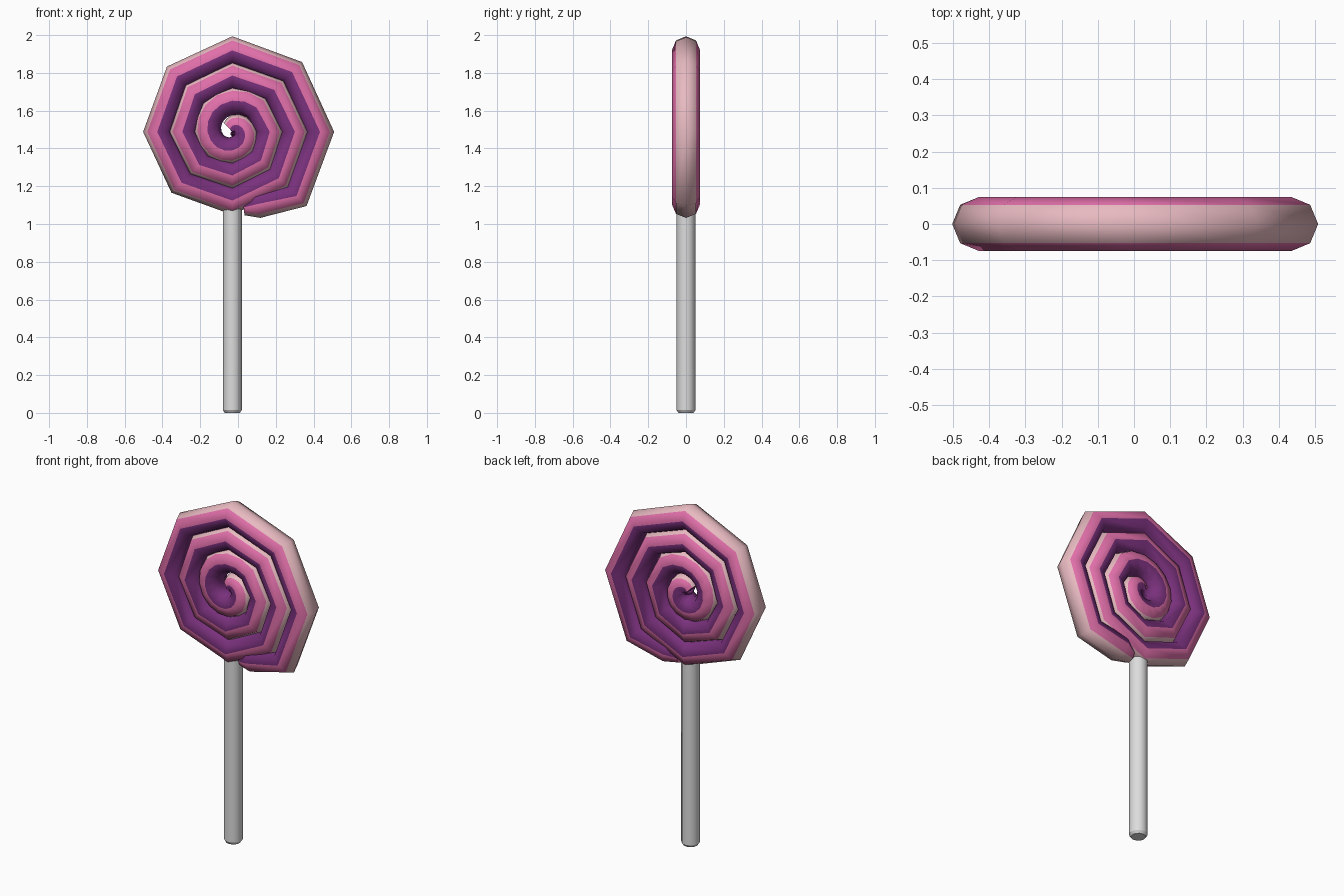
import bpy, bmesh, math

if "Cube" in bpy.data.objects:
    bpy.data.objects.remove(bpy.data.objects["Cube"])

CX, CZ, TUBE, PITCH = -0.03, 1.488, 0.075, 0.133


def material(name, rgb):
    m = bpy.data.materials.new(name)
    m.diffuse_color = (*rgb, 1)
    m.use_nodes = True
    m.node_tree.nodes["Principled BSDF"].inputs["Base Color"].default_value = m.diffuse_color
    return m


pale = material("pale pink", (0.80, 0.49, 0.53))
pink = material("candy pink", (0.75, 0.16, 0.40))
purple = material("deep purple", (0.19, 0.03, 0.20))
white = material("stick white", (0.72, 0.72, 0.72))


def finish(bm, name, mats, angle):
    bmesh.ops.recalc_face_normals(bm, faces=bm.faces)
    me = bpy.data.meshes.new(name)
    bm.to_mesh(me)
    bm.free()
    ob = bpy.data.objects.new(name, me)
    bpy.context.collection.objects.link(ob)
    for m in mats:
        me.materials.append(m)
    bpy.ops.object.select_all(action='DESELECT')
    ob.select_set(True)
    bpy.context.view_layer.objects.active = ob
    bpy.ops.object.shade_smooth_by_angle(angle=math.radians(angle))
    return ob


# Spiral path: centre x, centre z, outward direction, tube radius
path = [(0.03, 1.088, 0.1, -0.99, 0.042), (0.10, 1.105, 0.24, -0.97, TUBE)]
a = -math.pi / 4
while True:
    r = 0.464 - PITCH * a / math.tau
    if r < 0.015:
        break
    tube = TUBE * min(1, 0.6 + r * 5)
    path.append((CX + r * math.cos(a), CZ + r * math.sin(a),
                 math.cos(a), math.sin(a), tube))
    a += math.pi / 4 if r > 0.19 else math.pi / 8

# Candy: octagonal tube swept along the spiral, striped by side of the tube
bm = bmesh.new()
rings = []
for x, z, dx, dz, t in path:
    ring = []
    for k in range(8):
        b = k * math.pi / 4
        o = t * math.cos(b)
        ring.append(bm.verts.new((x + dx * o, t * math.sin(b), z + dz * o)))
    rings.append(ring)
stripe = [0, 1, 2, 2, 2, 2, 1, 0]
for p, q in zip(rings, rings[1:]):
    for k in range(8):
        n = (k + 1) % 8
        f = bm.faces.new((p[k], p[n], q[n], q[k]))
        f.material_index = stripe[k]
bm.faces.new(rings[0]).material_index = 1
bm.faces.new(rings[-1]).material_index = 2
finish(bm, "candy_spiral", [pale, pink, purple], 60)

# Stick: cylinder with a small chamfer at the foot
bm = bmesh.new()
rings = []
for z, r in ((0, 0.04), (0.015, 0.05), (1.1, 0.05)):
    rings.append([bm.verts.new((CX + r * math.cos(k * math.tau / 12),
                                r * math.sin(k * math.tau / 12), z))
                  for k in range(12)])
for p, q in zip(rings, rings[1:]):
    for k in range(12):
        n = (k + 1) % 12
        bm.faces.new((p[k], p[n], q[n], q[k]))
bm.faces.new(rings[0])
bm.faces.new(rings[-1])
finish(bm, "stick", [white], 32)
